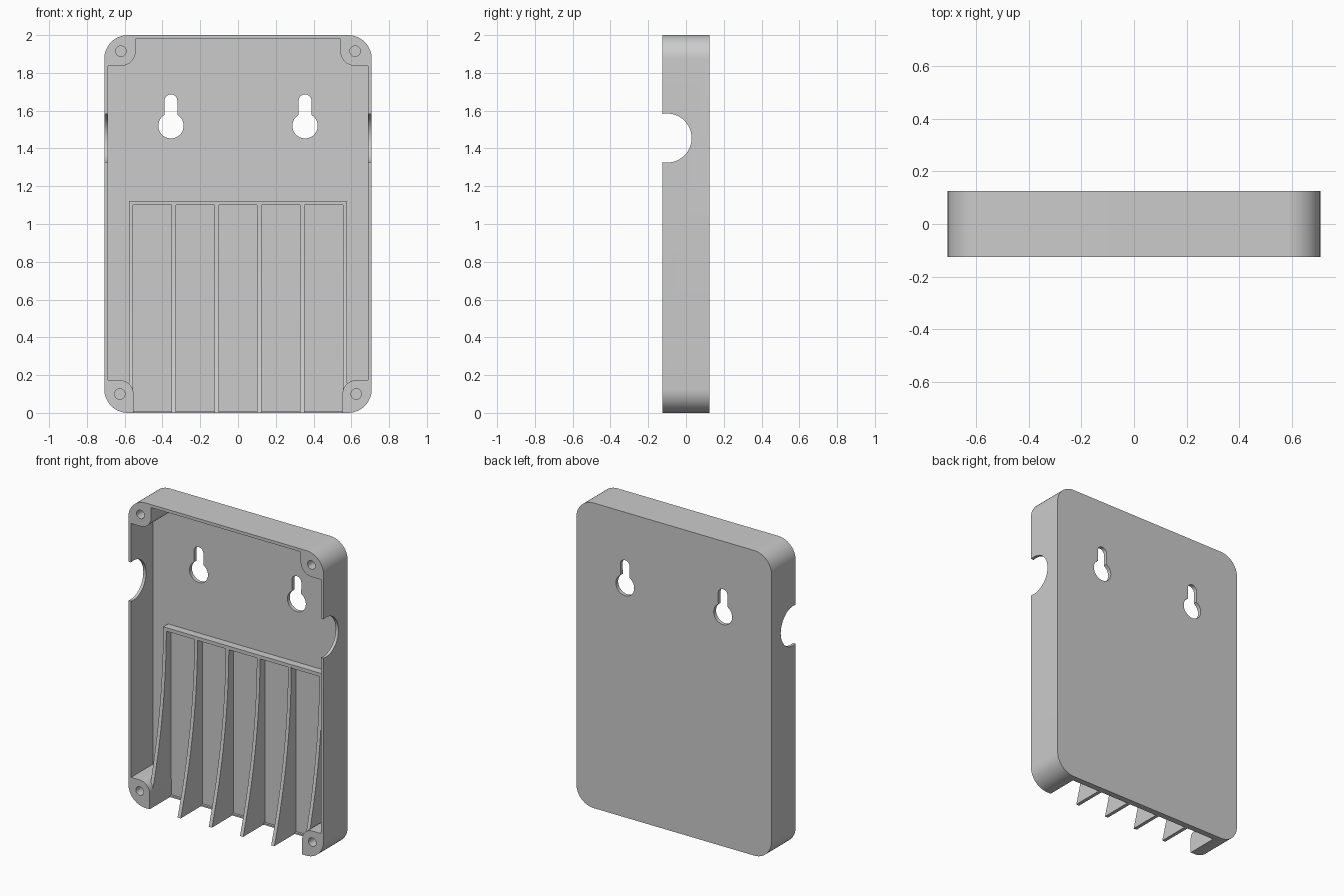
import bpy, bmesh
from math import sin, cos, pi, sqrt, radians

if "Cube" in bpy.data.objects:
    bpy.data.objects.remove(bpy.data.objects["Cube"])

W, H, D = 0.708, 2.0, 0.125      # half width, height, half depth
WALL, FLOOR = 0.02, 0.1          # wall thickness, inner face of the back plate
RIB = 0.023

grey = bpy.data.materials.new("plain grey")
grey.use_nodes = True
grey.diffuse_color = (0.6, 0.6, 0.6, 1)
grey.node_tree.nodes["Principled BSDF"].inputs["Base Color"].default_value = (0.6, 0.6, 0.6, 1)


def arc(cx, cz, r, start, end, n=12):
    angles = [radians(start + (end - start) * i / n) for i in range(n + 1)]
    return [(cx + r * cos(a), cz + r * sin(a)) for a in angles]


def prism(name, profile, lo, hi, axis="Y"):
    """Extrude a profile along Y (points are x, z) or along X (points are y, z)."""
    bm = bmesh.new()
    place = (lambda p, t: (p[0], t, p[1])) if axis == "Y" else (lambda p, t: (t, p[0], p[1]))
    face = bm.faces.new([bm.verts.new(place(p, lo)) for p in profile])
    new = bmesh.ops.extrude_face_region(bm, geom=[face])["geom"]
    shift = (0, hi - lo, 0) if axis == "Y" else (hi - lo, 0, 0)
    bmesh.ops.translate(bm, vec=shift, verts=[v for v in new if isinstance(v, bmesh.types.BMVert)])
    bmesh.ops.recalc_face_normals(bm, faces=bm.faces)
    mesh = bpy.data.meshes.new(name)
    bm.to_mesh(mesh)
    bm.free()
    mesh.materials.append(grey)
    obj = bpy.data.objects.new(name, mesh)
    bpy.context.collection.objects.link(obj)
    return obj


def rect(a0, b0, a1, b1):
    return [(a0, b0), (a1, b0), (a1, b1), (a0, b1)]


def activate(obj):
    bpy.ops.object.select_all(action="DESELECT")
    obj.select_set(True)
    bpy.context.view_layer.objects.active = obj


def cut(target, cutter):
    cutter.hide_render = True
    mod = target.modifiers.new("cut", "BOOLEAN")
    mod.operation, mod.solver, mod.object = "DIFFERENCE", "EXACT", cutter
    activate(target)
    bpy.ops.object.modifier_apply(modifier=mod.name)
    bpy.data.objects.remove(cutter)


# Rounded enclosure block
R = 0.125
outline = (arc(W - R, H - R, R, 0, 90) + arc(R - W, H - R, R, 90, 180)
           + arc(R - W, R, R, 180, 270) + arc(W - R, R, R, 270, 360))
case = prism("enclosure", outline, -D, D)

# Cavity that leaves a screw boss in each corner
low, high = (0.626, 0.1, 0.073), (0.62, 1.915, 0.078)
lx, lz, lr = low
hx, hz, hr = high
half = ([(lx - lr, WALL)] + arc(lx, lz, lr, 180, 90) + [(W - WALL, lz + lr), (W - WALL, hz - hr)]
        + arc(hx, hz, hr, 270, 180) + [(hx - hr, H - WALL)])
cut(case, prism("cavity", half + [(-x, z) for x, z in reversed(half)], -0.2, FLOOR))

# Opening in the bottom wall
cut(case, prism("bottom_opening", rect(lr - lx, -0.1, lx - lr, 0.05), -0.2, FLOOR))

# Cable notches through both side walls
cut(case, prism("side_notch", arc(-0.1, 1.455, 0.13, 0, 352.5, 47), -1, 1, "X"))

# Keyhole hangers and screw holes
for side in (-1, 1):
    kx = side * 0.355
    keyhole = arc(kx, 1.52, 0.067, 120, 420, 30) + arc(kx, 1.652, 0.034, 0, 180)
    cut(case, prism("keyhole", keyhole, 0, 0.2))
    for x, z, r in (low, high):
        cut(case, prism("screw_hole", arc(side * x, z, 0.028, 0, 345, 23), -0.2, 0.05))

# Curved ribs, flaring from the ledge to the front edge at the bottom
TOP, LEDGE = 1.123, 0.05
reach = LEDGE + D
radius = (TOP ** 2 + reach ** 2) / (2 * reach)
curve = []
for i in range(25):
    z = TOP * i / 24
    curve.append((LEDGE - radius + sqrt(radius ** 2 - (TOP - z) ** 2), z))
rib_profile = curve + [(FLOOR + 0.005, TOP), (FLOOR + 0.005, 0)]
parts = [case]
for i in range(6):
    x = (i - 2.5) * 0.2265
    parts.append(prism("rib_%d" % (i + 1), rib_profile, x - RIB / 2, x + RIB / 2, "X"))

# Ledge joining the rib tops, and the low lip along the bottom edge
edge = 2.5 * 0.2265 + RIB / 2
parts.append(prism("rib_ledge", rect(-edge, TOP - RIB, edge, TOP), LEDGE, FLOOR + 0.005))
parts.append(prism("bottom_lip", rect(RIB - edge, 0, edge - RIB, 0.01), FLOOR - 0.015, FLOOR + 0.005))

for obj in parts:
    activate(obj)
    bpy.ops.object.shade_smooth_by_angle(angle=radians(30))
